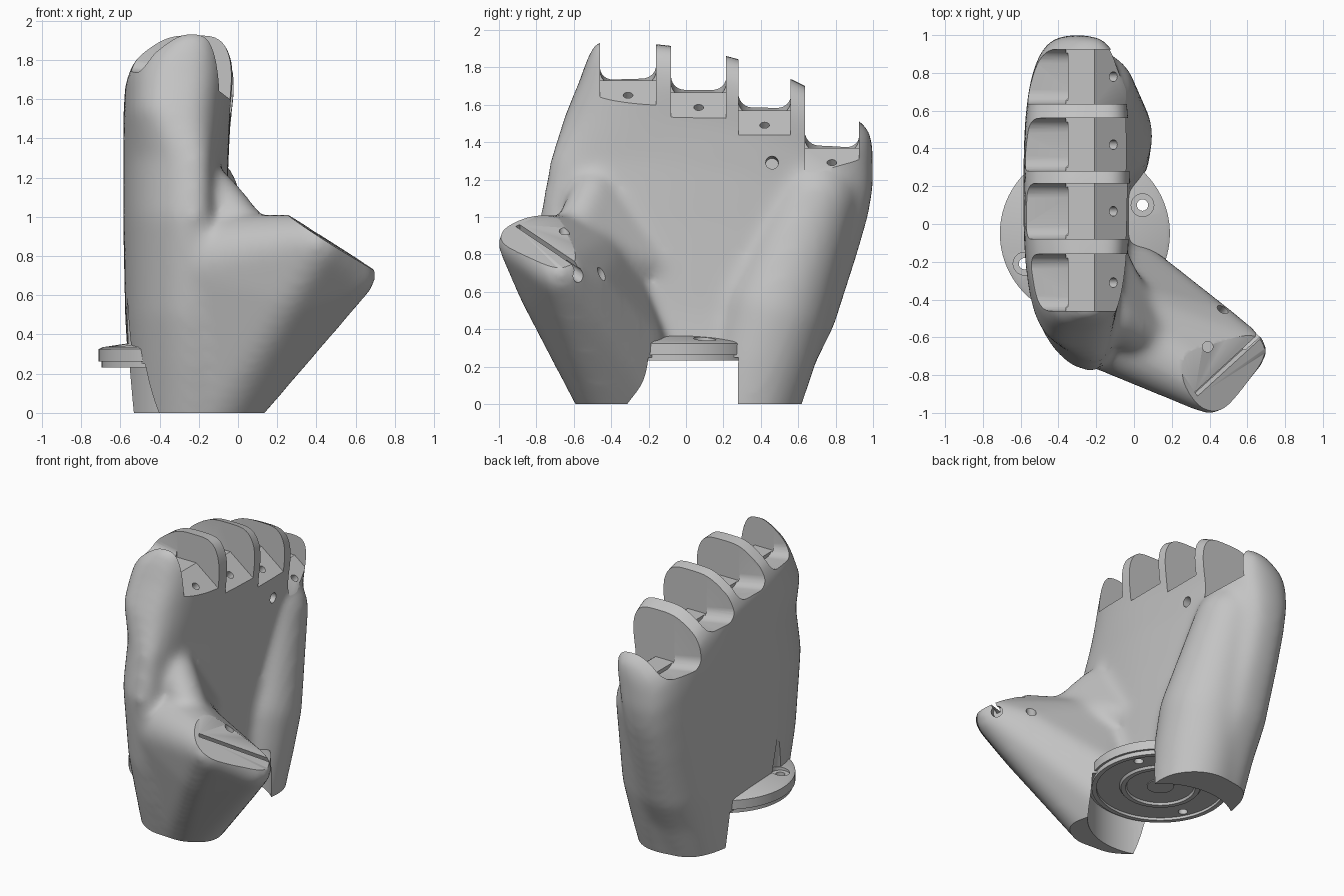
import bpy, bmesh, math
from mathutils import Vector, Matrix

if "Cube" in bpy.data.objects:
    bpy.data.objects.remove(bpy.data.objects["Cube"])

grey = bpy.data.materials.new("light grey plastic")
grey.use_nodes = True
COLOUR = (0.55, 0.55, 0.55, 1)
grey.diffuse_color = COLOUR
grey.node_tree.nodes["Principled BSDF"].inputs["Base Color"].default_value = COLOUR


def finish(bm, name):
    bmesh.ops.recalc_face_normals(bm, faces=bm.faces)
    mesh = bpy.data.meshes.new(name)
    bm.to_mesh(mesh)
    bm.free()
    mesh.materials.append(grey)
    ob = bpy.data.objects.new(name, mesh)
    bpy.context.collection.objects.link(ob)
    return ob


def prism(bm, pts, vec):
    a = [bm.verts.new(p) for p in pts]
    b = [bm.verts.new(Vector(p) + Vector(vec)) for p in pts]
    bm.faces.new(a)
    bm.faces.new(b[::-1])
    for i in range(len(a)):
        j = (i + 1) % len(a)
        bm.faces.new((a[i], b[i], b[j], a[j]))


def rod(bm, p, q, r1, r2=None, n=32):
    p, q = Vector(p), Vector(q)
    axis = q - p
    mat = axis.to_track_quat('Z', 'Y').to_matrix().to_4x4()
    mat.translation = (p + q) / 2
    bmesh.ops.create_cone(bm, cap_ends=True, segments=n, radius1=r1,
                          radius2=r1 if r2 is None else r2,
                          depth=axis.length, matrix=mat)


def muscle(bm, balls):
    """One smooth convex skin stretched over several balls (x, y, z, radius)."""
    part = bmesh.new()
    for x, y, z, r in balls:
        bmesh.ops.create_uvsphere(part, u_segments=32, v_segments=20, radius=r,
                                  matrix=Matrix.Translation((x, y, z)))
    bmesh.ops.delete(part, geom=part.edges[:], context='EDGES_FACES')
    out = bmesh.ops.convex_hull(part, input=part.verts)
    inner = [g for g in out["geom_interior"] if isinstance(g, bmesh.types.BMVert)]
    bmesh.ops.delete(part, geom=inner, context='VERTS')
    mesh = bpy.data.meshes.new("muscle")
    part.to_mesh(mesh)
    part.free()
    bm.from_mesh(mesh)
    bpy.data.meshes.remove(mesh)


def cut(ob, *groups):
    for g in groups:
        cutter = finish(g, "cutter")
        cutter.hide_render = True
        m = ob.modifiers.new("cut", 'BOOLEAN')
        m.operation, m.solver, m.object = 'DIFFERENCE', 'EXACT', cutter


def bake(ob, angle=35):
    bpy.ops.object.select_all(action='DESELECT')
    ob.select_set(True)
    bpy.context.view_layer.objects.active = ob
    bpy.ops.object.convert(target='MESH')
    for c in [o for o in bpy.data.objects if o.name.startswith("cutter")]:
        bpy.data.objects.remove(c)
    bpy.ops.object.shade_smooth_by_angle(angle=math.radians(angle))


# Palm: stacked superellipses, with the top sloping down toward the little finger
def top_height(y):
    u = max(0, (y + 0.5) / 1.45)
    return 1.945 - 0.06 * u - 0.39 * u ** 2.8


rows = [  # level, y range, x range
    (-0.1, -.56, .57, -.54, -.02), (.25, -.66, .69, -.56, -.02),
    (.5, -.72, .79, -.575, -.04), (1.0, -.78, .91, -.585, -.05),
    (1.3, -.725, .97, -.585, -.05), (1.54, -.645, 1.0, -.585, -.04),
    (1.72, -.57, 1.0, -.575, -.02), (1.82, -.535, 1.0, -.53, -.025),
    (1.9, -.50, .99, -.42, -.06), (1.935, -.475, .97, -.34, -.11)]
body = bmesh.new()
N = 64
rings = []
for t, y0, y1, x0, x1 in rows:
    ring = []
    for i in range(N):
        a = 2 * math.pi * i / N
        c, s = math.cos(a), math.sin(a)
        rounded = s < 0 and t < 1.5
        n = 2.2 if rounded else 3
        k = (abs(c) ** n + abs(s) ** n) ** (-1 / n)
        x = (x0 + x1) / 2 + (x1 - x0) / 2 * c * k + (.09 * s ** 4 if rounded else 0)
        y = (y0 + y1) / 2 + (y1 - y0) / 2 * s * k
        ring.append(body.verts.new((x, y, t * top_height(y) / 1.935)))
    rings.append(ring)
for lo, hi in zip(rings, rings[1:]):
    for i in range(N):
        j = (i + 1) % N
        body.faces.new((lo[i], lo[j], hi[j], hi[i]))
body.faces.new(rings[0])
for i in range(-N // 4, N // 4):
    strip = [rings[-1][j % N] for j in (i, i + 1, N // 2 - i - 1, N // 2 - i)]
    body.faces.new(list(dict.fromkeys(strip)))

# Thumb base, from the wrist lobe to the thumb joint
muscle(body, [(.40, -.85, .86, .155), (.58, -.67, .70, .125), (.43, -.53, .64, .11),
              (-.14, -.36, -.02, .2), (-.15, -.52, .76, .25), (.01, -.30, .31, .19),
              (-.03, -.29, .14, .19), (.25, -.74, .62, .16)])
# Web that eases the thumb into the palm
muscle(body, [(-.12, -.5, 1.12, .12), (.06, -.6, .9, .12), (-.14, -.15, .75, .1)])
# Heel of the hand on the little finger side
muscle(body, [(-.2, .33, -.02, .27), (-.2, .47, .5, .3), (-.22, .69, 1.1, .23),
              (-.2, .4, .25, .29)])

palm = finish(body, "palm_body")
m = palm.modifiers.new("blend", 'REMESH')
m.mode, m.voxel_size = 'VOXEL', 0.025
m = palm.modifiers.new("soften", 'SMOOTH')
m.factor, m.iterations = 0.5, 20

# Knuckle slots, wrist socket, thumb joint and holes
first, second, third = bmesh.new(), bmesh.new(), bmesh.new()
slots = [(-.46, -.16, 1.73), (-.08, .215, 1.665), (.28, .56, 1.57), (.635, .925, 1.37)]
tilt = Vector((.65, 0, .76))
for a, b, z in slots:
    r, base = .075, z + .015
    arc = [(r * (1 - math.cos(w)), r * (1 - math.sin(w)))
           for w in (math.pi / 2 * i / 6 for i in range(7))]
    left = [(-.9, a + u, base + v + .06) for u, v in arc]
    right = [(-.9, b - u, base + v + .06) for u, v in reversed(arc)]
    prism(first, [(-.9, a, z + .7)] + left + right + [(-.9, b, z + .7)], (.55, 0, -.1))
    section = [(-.36, z), (-.21, z), (-.03, z - .14), (.3, z - .40), (.3, z + .7), (-.36, z + .7)]
    prism(second, [(x, a, h) for x, h in section], (0, b - a, 0))
    hole = Vector((-.11, (a + b) / 2, z - .08))
    rod(third, hole - tilt * .15, hole + tilt * .15, .026, n=20)

prism(first, [(-2, -2, 0), (2, -2, 0), (2, 2, 0), (-2, 2, 0)], (0, 0, -1))
start, end = Vector((.33, -.9, .955)), Vector((.68, -.58, .74))
along = (end - start).normalized()
up = Vector((.52, -.05, .85))
up = (up - along * up.dot(along)).normalized()
side = along.cross(up)
corner = [start + along * i + side * j for i, j in ((-.15, -.35), (.9, -.35), (.9, .3), (-.15, .3))]
prism(first, corner, up * .5)

HUB = Vector((-.26, -.05, 0))
rod(second, HUB + Vector((0, 0, -.5)), HUB + Vector((0, 0, .25)), .46, n=96)

slit = [start + along * i + side * j for i, j in ((0, -.014), (.75, -.014), (.75, .014), (0, .014))]
prism(third, [p - up * .055 for p in slit], up * .2)
rod(third, (.39, -.65, .7), (.39, -.65, 1.1), .028)
rod(third, (.43, -.5, .6), (.53, -.38, .85), .032)
rod(third, (-.2, .46, 1.28), (.2, .46, 1.31), .034)
screws = [(.045, .1), (-.58, -.21)]
for x, y in screws:
    rod(third, (x, y, .3), (x, y, .6), .075, .012)
cut(palm, first, second, third)
bake(palm)

# Keyhole at the open end of the thumb slit
key = bmesh.new()
rod(key, end - along * .12 - up * .06, end + along * .3 - up * .06, .036)
cut(palm, key)
bake(palm)

# Wrist disc: lathed flange with a ring and a hub underneath
profile = [(0, .385), (.1, .385), (.43, .335), (.45, .325), (.45, .262), (.435, .262),
           (.435, .232), (.405, .232), (.405, .25), (.26, .25), (.25, .235), (.22, .235),
           (.19, .30), (.1, .30), (.085, .245), (0, .245)]
disc = bmesh.new()
vs = [disc.verts.new((r, 0, z)) for r, z in profile]
es = [disc.edges.new(p) for p in zip(vs, vs[1:])]
bmesh.ops.spin(disc, geom=vs + es, cent=(0, 0, 0), axis=(0, 0, 1),
               angle=2 * math.pi, steps=96, use_merge=True)
bmesh.ops.remove_doubles(disc, verts=disc.verts, dist=1e-4)
bmesh.ops.translate(disc, verts=disc.verts, vec=HUB)
flange = finish(disc, "wrist_disc")
bores, sinks = bmesh.new(), bmesh.new()
for x, y in screws:
    rod(bores, (x, y, .1), (x, y, .6), .03)
    rod(sinks, (x, y, .325), (x, y, .6), .06)
cut(flange, bores, sinks)
bake(flange, 30)
